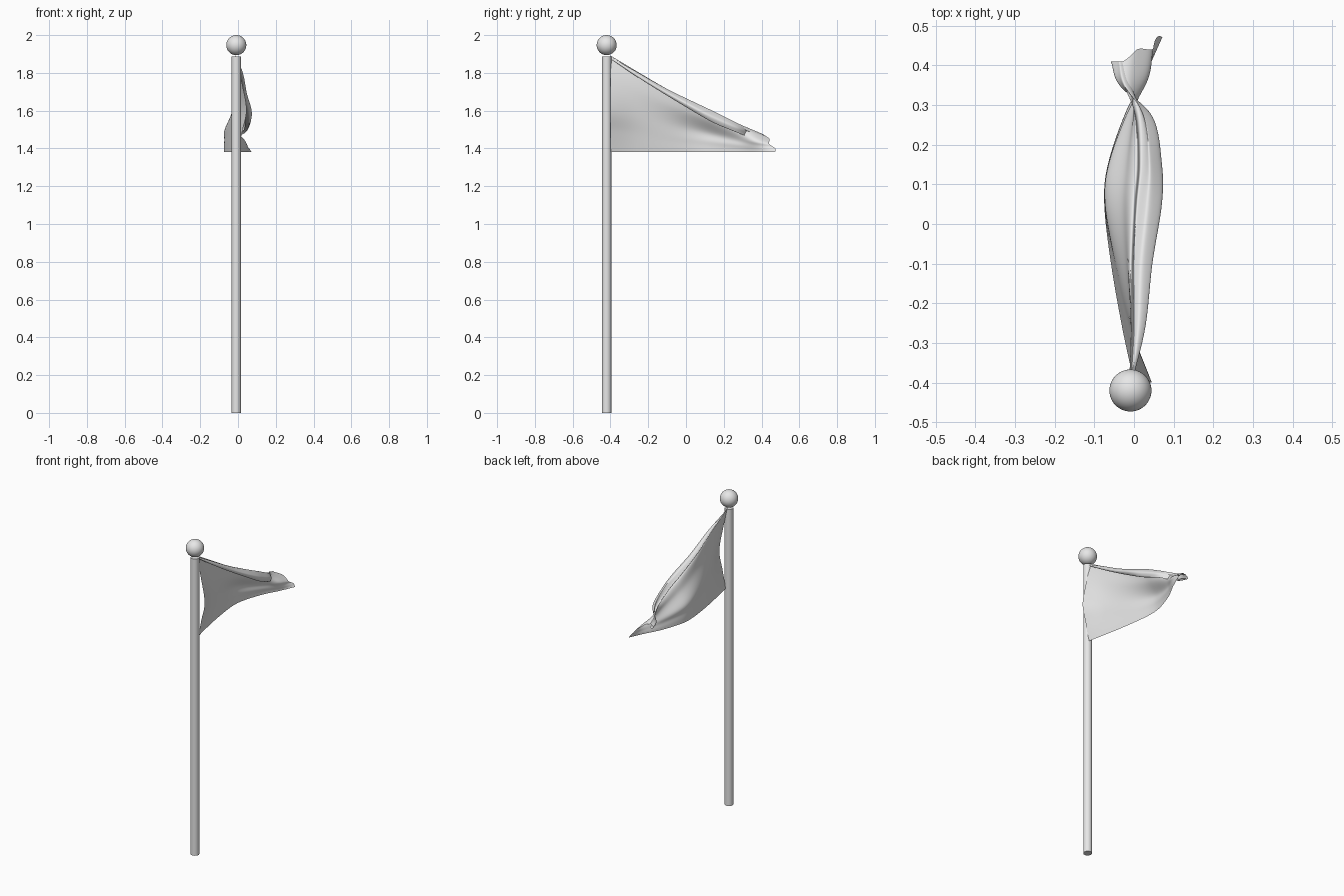
import bpy
import bmesh
import math
from mathutils import Vector

if "Cube" in bpy.data.objects:
    bpy.data.objects.remove(bpy.data.objects["Cube"])

grey = bpy.data.materials.new("light_grey")
grey.use_nodes = True
grey.diffuse_color = (0.8, 0.8, 0.8, 1)
grey.node_tree.nodes["Principled BSDF"].inputs["Base Color"].default_value = (0.8, 0.8, 0.8, 1)

POLE_X, POLE_Y = -0.009, -0.42


def finish(obj, name, angle):
    obj.name = name
    obj.data.materials.append(grey)
    bpy.ops.object.select_all(action='DESELECT')
    obj.select_set(True)
    bpy.context.view_layer.objects.active = obj
    bpy.ops.object.shade_smooth_by_angle(angle=math.radians(angle))


def spline(points, count):
    """Smooth curve through the points, sampled evenly."""
    ends = [2 * points[0] - points[1]] + points + [2 * points[-1] - points[-2]]
    result = []
    for i in range(count + 1):
        f = i / count * (len(points) - 1)
        k = min(int(f), len(points) - 2)
        t = f - k
        a, b, c, d = ends[k:k + 4]
        result.append(0.5 * (2 * b + (c - a) * t + (2 * a - 5 * b + 4 * c - d) * t ** 2
                             + (3 * b - a - 3 * c + d) * t ** 3))
    return result


# Pole and ball
bpy.ops.mesh.primitive_cylinder_add(vertices=32, radius=0.025, depth=1.888,
                                    location=(POLE_X, POLE_Y, 0.944))
finish(bpy.context.object, "pole", 40)
bpy.ops.mesh.primitive_uv_sphere_add(segments=48, ring_count=24, radius=0.053,
                                     location=(POLE_X, POLE_Y, 1.947))
finish(bpy.context.object, "ball", 60)


def section(y_hem, y_top, hem, mid, ridge, fold, z_ridge, z_fold):
    """Cloth profile: up the broad face, over the ridge, down the outer fold."""
    z_hem = 1.38
    h = z_ridge - z_hem
    drop = z_ridge - z_fold
    y_mid = (y_hem + y_top) / 2
    return [Vector(p) for p in (
        (hem, y_hem, z_hem),
        ((hem + mid) / 2, y_hem, z_hem + h * 0.22),
        (mid, y_mid, z_hem + h * 0.45),
        (mid * 0.5 + ridge * 0.5, y_mid, z_hem + h * 0.75),
        (ridge - drop * 0.3, y_top, z_ridge - drop * 0.1),
        (ridge, y_top, z_ridge - drop * 0.4),
        (ridge * 0.6 + fold * 0.4, y_top, z_ridge),
        (fold, y_top, z_ridge - drop * 0.5),
        (fold * 0.85 + ridge * 0.15, y_top, z_fold),
        (fold * 0.4 + ridge * 0.6, y_top, z_fold + drop * 0.15),
    )]


# Stations from the pole to the free end
stations = [
    section(-0.40, -0.40, 0.00, 0.045, -0.008, -0.005, 1.885, 1.875),
    section(-0.26, -0.26, -0.03, -0.008, 0.00, 0.028, 1.805, 1.78),
    section(-0.10, -0.10, -0.058, -0.045, 0.00, 0.045, 1.715, 1.68),
    section(0.05, 0.05, -0.075, -0.070, 0.01, 0.068, 1.642, 1.59),
    section(0.15, 0.15, -0.066, -0.060, 0.02, 0.068, 1.595, 1.535),
    section(0.28, 0.27, -0.022, -0.015, 0.015, 0.045, 1.535, 1.485),
    section(0.38, 0.35, 0.03, 0.035, -0.01, -0.035, 1.50, 1.455),
    section(0.472, 0.41, 0.072, 0.045, -0.02, -0.055, 1.475, 1.445),
]

# Flag sheet, lofted both ways with fine creases near the free end
ROWS, COLS = 70, 56
rails = [spline([s[i] for s in stations], COLS) for i in range(len(stations[0]))]
bm = bmesh.new()
grid = []
for c in range(COLS + 1):
    profile = spline([rail[c] for rail in rails], ROWS)
    along = c / COLS
    column = []
    for r, p in enumerate(profile):
        across = r / ROWS
        crease = 0.004 * along * across * (1 - across) * 4
        p.x += crease * math.sin(across * 38 + along * 5)
        column.append(bm.verts.new(p))
    grid.append(column)
for c in range(COLS):
    for r in range(ROWS):
        bm.faces.new((grid[c][r], grid[c + 1][r], grid[c + 1][r + 1], grid[c][r + 1]))
mesh = bpy.data.meshes.new("flag")
bm.to_mesh(mesh)
bm.free()
flag = bpy.data.objects.new("flag", mesh)
bpy.context.collection.objects.link(flag)
finish(flag, "flag", 60)
